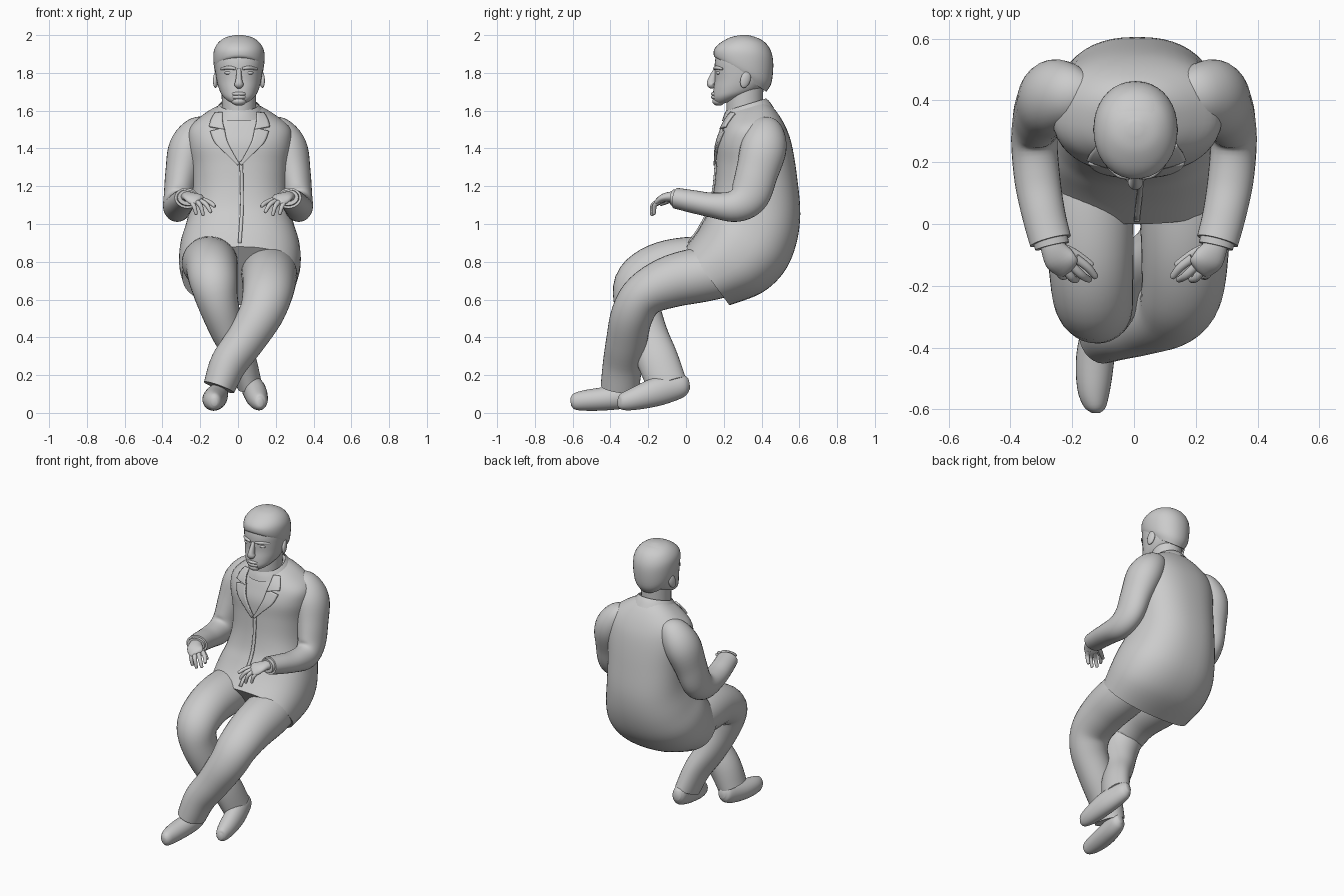
import bpy, bmesh, math
from mathutils import Vector as V
from mathutils.bvhtree import BVHTree

X, Z = V((1, 0, 0)), V((0, 0, 1))


def make(name, verts, faces):
    me = bpy.data.meshes.new(name)
    me.from_pydata([tuple(v) for v in verts], [], faces)
    bm = bmesh.new()
    bm.from_mesh(me)
    bmesh.ops.recalc_face_normals(bm, faces=bm.faces)
    bm.to_mesh(me)
    bm.free()
    ob = bpy.data.objects.new(name, me)
    bpy.context.collection.objects.link(ob)
    return ob


def smooth(rows, n):
    """Catmull-Rom interpolation of table rows."""
    out = []
    for i in range(len(rows) - 1):
        p = [rows[max(i - 1, 0)], rows[i], rows[i + 1], rows[min(i + 2, len(rows) - 1)]]
        for k in range(n):
            t = k / n
            out.append([0.5 * (2 * b + (c - a) * t + (2 * a - 5 * b + 4 * c - d) * t * t
                               + (3 * b - a - 3 * c + d) * t ** 3) for a, b, c, d in zip(*p)])
    return out + [list(rows[-1])]


def skin(name, rings, seg=28, e=1.0, caps=True):
    """Skin rings given as (centre, half axis, half axis)."""
    s = lambda q: math.copysign(abs(q) ** e, q)
    verts = [c + u * s(math.cos(2 * math.pi * j / seg)) + v * s(math.sin(2 * math.pi * j / seg))
             for c, u, v in rings for j in range(seg)]
    faces = [[i * seg + j, i * seg + (j + 1) % seg, (i + 1) * seg + (j + 1) % seg, (i + 1) * seg + j]
             for i in range(len(rings) - 1) for j in range(seg)]
    if caps:
        faces += [list(range(seg)), list(range(len(verts) - seg, len(verts)))]
    return make(name, verts, faces)


def loft(name, rows, n=4, **kw):
    """Rows: front y, front z, back y, back z, half width, centre x."""
    return skin(name, [(V((x, (fy + by) / 2, (fz + bz) / 2)), X * w, V((0, (by - fy) / 2, (bz - fz) / 2)))
                       for fy, fz, by, bz, w, x in smooth(rows, n)], **kw)


def tube(name, rows, ref=X, n=4, side=1, **kw):
    """Rows: x, y, z, radius along ref, other radius."""
    pts = smooth(rows, n)
    c = [V((p[0] * side, p[1], p[2])) for p in pts]
    rings = []
    for i, p in enumerate(pts):
        t = (c[min(i + 1, len(c) - 1)] - c[max(i - 1, 0)]).normalized()
        u = (ref - t * ref.dot(t)).normalized()
        rings.append((c[i], u * p[3], t.cross(u) * p[4]))
    return skin(name, rings, **kw)


def ball(name, loc, size, rot=(0, 0, 0)):
    bpy.ops.mesh.primitive_uv_sphere_add(segments=20, ring_count=12, location=loc, rotation=rot)
    ob = bpy.context.object
    ob.name, ob.scale = name, size
    return ob


# jacket body, from hem up to neck
torso = loft("jacket_body", [
    (0.00, .88, .23, .57, .305, .01), (.06, .96, .40, .635, .322, .01),
    (.10, 1.03, .515, .74, .315, .01), (.13, 1.10, .58, .88, .285, .01),
    (.15, 1.20, .605, 1.05, .258, .01), (.16, 1.32, .588, 1.25, .258, .01),
    (.165, 1.42, .56, 1.42, .275, .01), (.19, 1.50, .525, 1.52, .265, .01),
    (.215, 1.56, .475, 1.60, .185, .005), (.24, 1.60, .42, 1.65, .10, .005)],
    n=5, seg=48, e=.85)
tree = BVHTree.FromPolygons([v.co.copy() for v in torso.data.vertices],
                            [list(p.vertices) for p in torso.data.polygons])


def band(name, left, right, off=.008, m=6):
    """Cloth strip laid on the jacket front between two (x, z) edge lines."""
    a, b = smooth(left, 5), smooth(right, 5)
    verts = []
    for p, q in zip(a, b):
        for k in range(m + 1):
            x, z = [p[i] + (q[i] - p[i]) * k / m for i in (0, 1)]
            hit = tree.ray_cast(V((x, -1, z)), V((0, 1, 0)))[0] or tree.find_nearest(V((x, .2, z)))[0]
            verts.append(hit - V((0, off, 0)))
    w = m + 1
    ob = make(name, verts, [[i * w + k, i * w + k + 1, (i + 1) * w + k + 1, (i + 1) * w + k]
                            for i in range(len(a) - 1) for k in range(m)])
    mod = ob.modifiers.new("thickness", 'SOLIDIFY')
    mod.thickness, mod.offset = .012, 0
    return ob


# lapels, collar flaps and front closing edge
for s, tag in ((-1, "right"), (1, "left")):
    f = lambda pts: [(.008 + s * x, z) for x, z in pts]
    band("lapel_" + tag, f([(.155, 1.49), (.13, 1.43), (.07, 1.37), (.01, 1.31)]),
         f([(.08, 1.51), (.065, 1.44), (.03, 1.37), (.0, 1.32)]))
    band("collar_flap_" + tag, f([(.13, 1.585), (.15, 1.55), (.16, 1.515)]),
         f([(.09, 1.59), (.09, 1.55), (.08, 1.50)]), off=.012)
band("jacket_front_edge", [(.008, 1.33), (.012, 1.1), (.0, .90)], [(.026, 1.33), (.03, 1.1), (.018, .90)], off=.003, m=2)
loft("jacket_collar", [(.19, 1.545, .465, 1.615, .145, .005), (.20, 1.575, .445, 1.645, .122, .005),
                       (.212, 1.60, .425, 1.665, .103, .005)], caps=False)

# neck and shirt band
loft("neck", [(.225, 1.50, .41, 1.56, .09, .005), (.215, 1.58, .408, 1.64, .09, .005),
              (.215, 1.66, .41, 1.74, .092, .005)])
loft("shirt_band", [(.205, 1.55, .415, 1.62, .098, .005), (.209, 1.585, .413, 1.65, .095, .005)])

# head
loft("head", [(.185, 1.632, .29, 1.67, .03, .005), (.158, 1.638, .34, 1.685, .062, .005),
              (.143, 1.665, .39, 1.71, .092, .005), (.145, 1.71, .42, 1.735, .108, .005),
              (.152, 1.76, .443, 1.775, .119, .005), (.152, 1.81, .455, 1.82, .126, .005),
              (.153, 1.86, .458, 1.86, .13, .005), (.165, 1.91, .45, 1.91, .126, .005),
              (.19, 1.955, .425, 1.955, .108, .005), (.235, 1.985, .38, 1.985, .07, .005),
              (.29, 1.996, .33, 1.996, .02, .005)], e=.92, seg=36)

# hair with raised front
loft("hair", [(.165, 1.875, .425, 1.70, .112, .005), (.148, 1.89, .452, 1.745, .129, .005),
              (.148, 1.92, .462, 1.83, .136, .005), (.165, 1.945, .455, 1.90, .131, .005),
              (.195, 1.968, .425, 1.955, .108, .005), (.24, 1.99, .375, 1.986, .07, .005),
              (.29, 2.0, .33, 2.0, .02, .005)], e=.95, seg=36)

# face
tube("nose", [(.005, .160, 1.82, .012, .012), (.005, .148, 1.79, .014, .018), (.005, .137, 1.755, .019, .024),
              (.005, .136, 1.738, .025, .024), (.005, .148, 1.725, .014, .012)], seg=16)
for z, r, tag in ((1.689, .009, "upper"), (1.672, .011, "lower")):
    tube("lip_" + tag, [(-.04, .168, z - .002, .003, .003), (-.015, .146, z, r, .01),
                        (.025, .146, z, r, .01), (.05, .168, z - .002, .003, .003)], ref=Z, seg=12)
ball("chin", (.005, .172, 1.65), (.04, .033, .024))
for s, tag in ((-1, "right"), (1, "left")):
    ball("eye_" + tag, (.005 + s * .052, .176, 1.80), (.024, .016, .011))
    tube("brow_" + tag, [(s * .018 + .005, .152, 1.822, .007, .008), (s * .055 + .005, .160, 1.828, .010, .010),
                         (s * .095 + .005, .195, 1.82, .006, .006)], ref=Z, seg=12)
    ball("ear_" + tag, (.005 + s * .122, .315, 1.765), (.014, .027, .046), (-.3, 0, s * .25))

# arms, cuffs and hands
for s, tag in ((-1, "right"), (1, "left")):
    tube("sleeve_" + tag, [(.15, .42, 1.525, .05, .06), (.205, .42, 1.485, .09, .10), (.262, .41, 1.40, .105, .122),
                           (.295, .375, 1.27, .090, .112), (.315, .335, 1.15, .078, .105),
                           (.322, .26, 1.095, .075, .085), (.312, .14, 1.10, .074, .066),
                           (.292, .03, 1.12, .070, .060), (.270, -.055, 1.137, .068, .055)], side=s, n=5)
    tube("shirt_cuff_" + tag, [(.275, -.03, 1.135, .058, .047), (.265, -.072, 1.14, .056, .042)], side=s)
    tube("palm_" + tag, [(.272, -.03, 1.14, .036, .03), (.262, -.075, 1.145, .04, .027),
                         (.240, -.115, 1.140, .05, .022), (.215, -.14, 1.125, .045, .018),
                         (.205, -.148, 1.12, .03, .01)], side=s, seg=20)
    fingers = [((.19, -.11, 1.13), (.15, -.14, 1.115), (.125, -.17, 1.095)),
               ((.205, -.13, 1.125), (.17, -.165, 1.105), (.145, -.18, 1.065)),
               ((.225, -.14, 1.12), (.20, -.175, 1.10), (.185, -.18, 1.05)),
               ((.25, -.135, 1.12), (.235, -.165, 1.10), (.222, -.17, 1.055)),
               ((.235, -.075, 1.135), (.19, -.095, 1.12), (.14, -.13, 1.105))]
    for i, (a, b, c) in enumerate(fingers):
        end = [q + (q - p) * .12 for p, q in zip(b, c)]
        tube(f"finger_{tag}_{i}", [(*a, .014, .015), (*b, .012, .013), (*c, .009, .010), (*end, .003, .003)],
             ref=Z, side=s, seg=12)

# crossed legs
tube("trouser_left", [(.15, .32, .77, .13, .13), (.165, .10, .735, .148, .145), (.165, -.08, .695, .142, .138),
                      (.155, -.22, .625, .132, .118), (.12, -.285, .52, .118, .112),
                      (.035, -.315, .38, .105, .108), (-.05, -.335, .26, .098, .105),
                      (-.10, -.35, .135, .085, .102)], n=5, seg=32)
tube("trouser_right", [(-.15, .30, .79, .13, .13), (-.15, .08, .795, .148, .14), (-.14, -.12, .775, .138, .132),
                       (-.13, -.25, .70, .128, .122), (-.105, -.26, .58, .108, .12),
                       (-.05, -.21, .42, .088, .112), (.02, -.15, .28, .075, .11),
                       (.06, -.10, .15, .066, .105)], n=5, seg=32)

# shoes
tube("shoe_left", [(-.10, -.245, .11, .02, .03), (-.10, -.27, .105, .045, .055), (-.11, -.33, .09, .056, .066),
                   (-.125, -.43, .075, .062, .062), (-.13, -.53, .066, .054, .055),
                   (-.125, -.59, .06, .036, .043), (-.125, -.61, .058, .015, .02)])
tube("shoe_right", [(.055, .015, .155, .02, .03), (.06, -.01, .15, .042, .055), (.07, -.06, .135, .052, .068),
                    (.09, -.16, .11, .060, .075), (.105, -.27, .075, .054, .06),
                    (.115, -.34, .057, .036, .043), (.12, -.36, .055, .014, .02)])

# smooth shading
bpy.ops.object.select_all(action='SELECT')
bpy.context.view_layer.objects.active = torso
bpy.ops.object.shade_smooth_by_angle(angle=math.radians(45))
